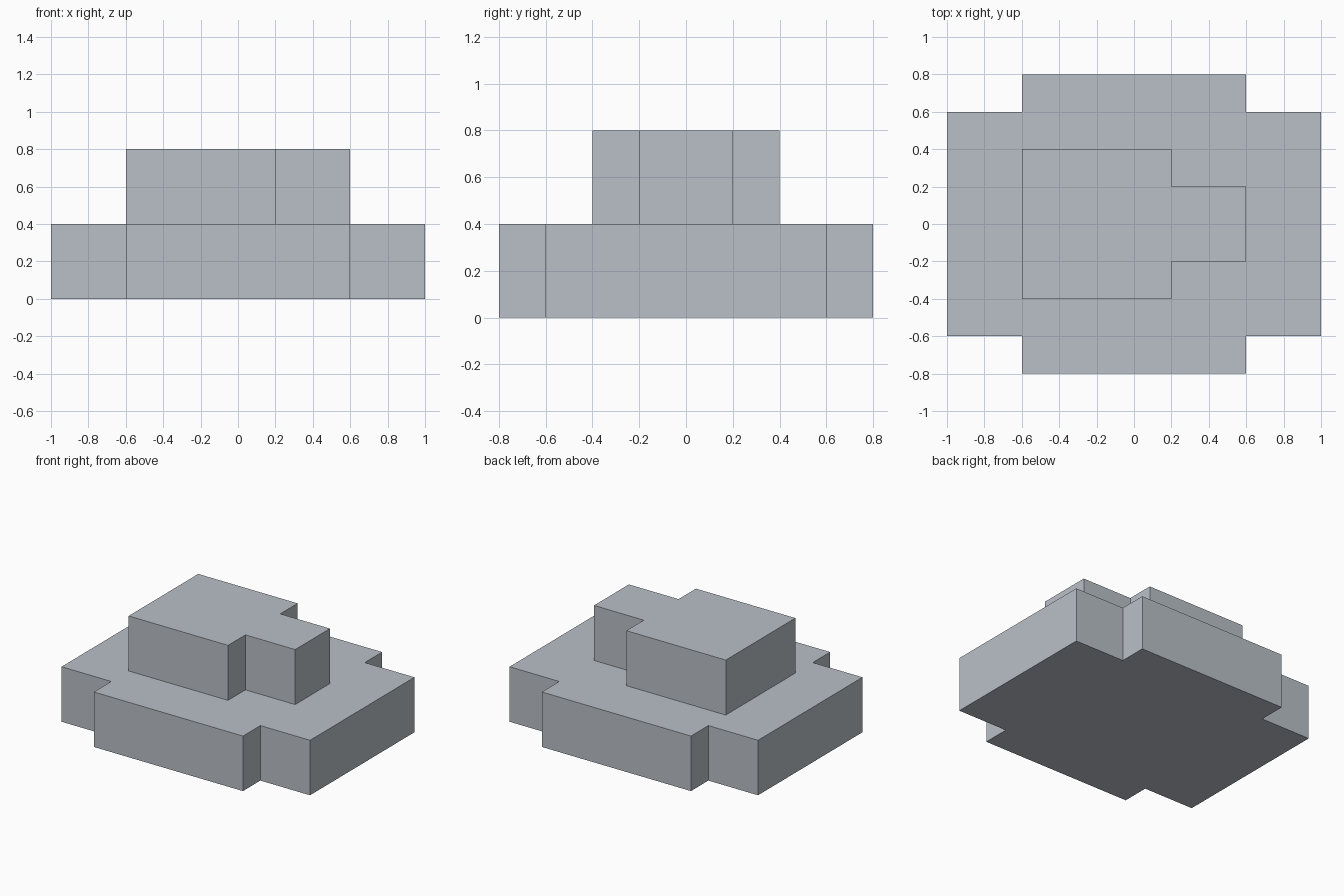
import bpy
import bmesh

if "Cube" in bpy.data.objects:
    bpy.data.objects.remove(bpy.data.objects["Cube"])

grey = bpy.data.materials.new("pale_blue_grey")
grey.diffuse_color = (0.49, 0.53, 0.58, 1)
grey.use_nodes = True
grey.node_tree.nodes["Principled BSDF"].inputs["Base Color"].default_value = grey.diffuse_color


def slab(name, half_outline, z0, z1):
    """Extrude an outline given for y > 0 and mirrored across y = 0."""
    outline = half_outline + [(x, -y) for x, y in reversed(half_outline)]
    bm = bmesh.new()
    face = bm.faces.new([bm.verts.new((x, y, z0)) for x, y in outline])
    top = bmesh.ops.extrude_face_region(bm, geom=[face], use_keep_orig=True)["geom"]
    verts = [v for v in top if isinstance(v, bmesh.types.BMVert)]
    bmesh.ops.translate(bm, verts=verts, vec=(0, 0, z1 - z0))
    bmesh.ops.recalc_face_normals(bm, faces=bm.faces)
    mesh = bpy.data.meshes.new(name)
    bm.to_mesh(mesh)
    bm.free()
    mesh.materials.append(grey)
    obj = bpy.data.objects.new(name, mesh)
    bpy.context.collection.objects.link(obj)
    return obj


# Wide lower step with notched corners
slab("base_step", [(-1, 0.6), (-0.6, 0.6), (-0.6, 0.8),
                   (0.6, 0.8), (0.6, 0.6), (1, 0.6)], 0, 0.4)

# Upper block with a narrower tab towards +x
slab("upper_block", [(-0.6, 0.4), (0.2, 0.4), (0.2, 0.2), (0.6, 0.2)], 0.4, 0.8)
